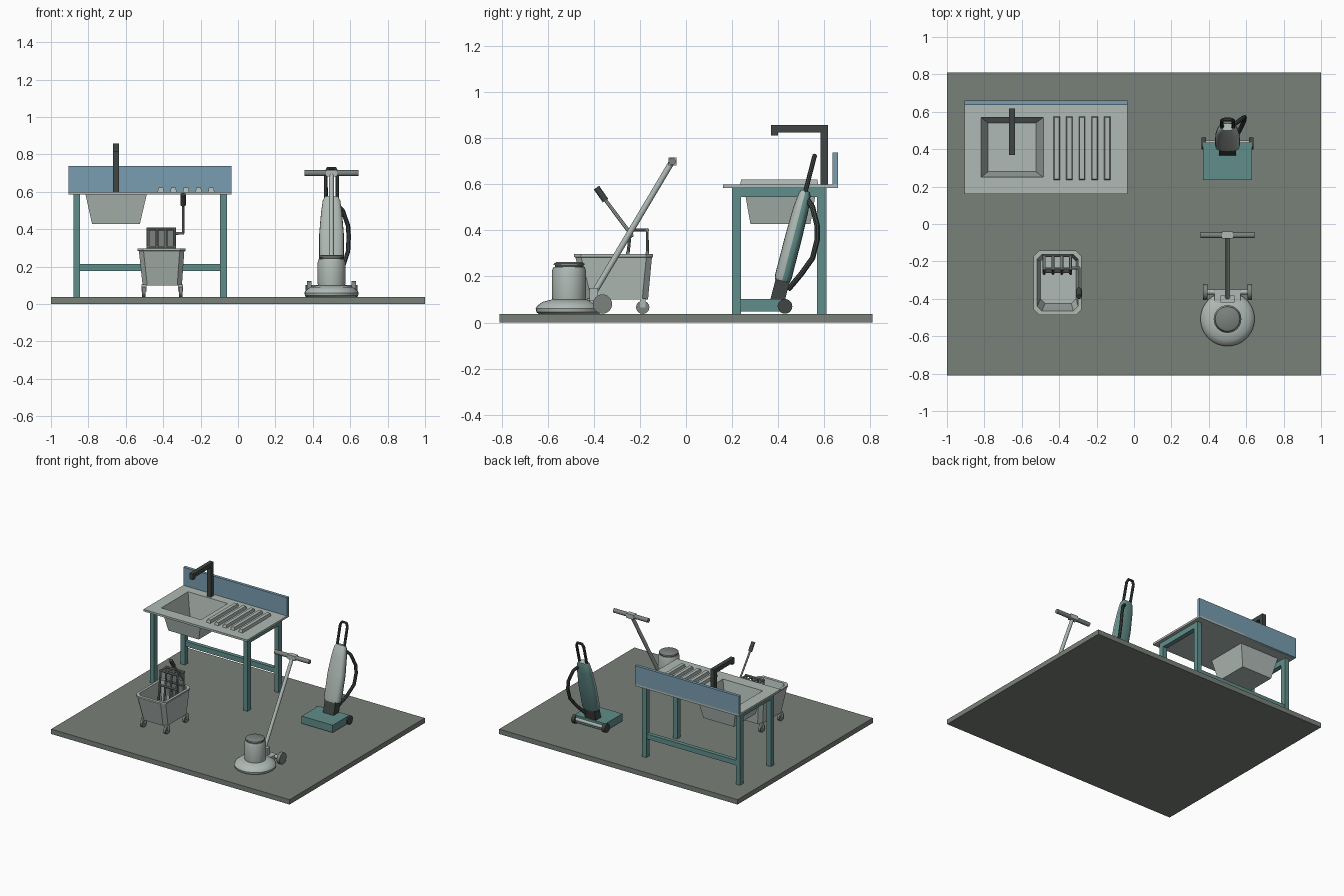
import bpy, bmesh, math
from mathutils import Matrix, Vector

cube = bpy.data.objects.get("Cube")
if cube:
    bpy.data.objects.remove(cube, do_unlink=True)


def material(name, *rgb):
    m = bpy.data.materials.new(name)
    m.use_nodes = True
    m.diffuse_color = (*rgb, 1)
    m.node_tree.nodes["Principled BSDF"].inputs["Base Color"].default_value = (*rgb, 1)
    return m


STEEL = material("pale_steel", .43, .49, .46)
STONE = material("floor_grey", .19, .215, .19)
TEAL = material("teal", .12, .27, .255)
BLUE = material("tile_blue", .19, .34, .44)
DARK = material("charcoal", .05, .062, .058)
GREY = material("mid_grey", .2, .225, .21)


def finish(ob, name, mat, smooth=False):
    ob.name = name
    ob.data.materials.append(mat)
    if smooth:
        bpy.ops.object.select_all(action='DESELECT')
        ob.select_set(True)
        bpy.context.view_layer.objects.active = ob
        bpy.ops.object.shade_smooth_by_angle(angle=math.radians(35))
    return ob


def box(name, lo, hi, mat, matrix=None):
    lo, hi = Vector(lo), Vector(hi)
    bpy.ops.mesh.primitive_cube_add(size=1)
    ob = bpy.context.object
    place = Matrix.Translation((lo + hi) / 2) @ Matrix.Diagonal((*(hi - lo), 1))
    ob.data.transform((matrix or Matrix()) @ place)
    return finish(ob, name, mat)


def rod(name, a, b, r, mat, sides=16):
    a, b = Vector(a), Vector(b)
    bpy.ops.mesh.primitive_cylinder_add(vertices=sides, radius=r, depth=(b - a).length)
    ob = bpy.context.object
    turn = (b - a).to_track_quat('Z', 'Y').to_matrix().to_4x4()
    ob.data.transform(Matrix.Translation((a + b) / 2) @ turn)
    return finish(ob, name, mat, True)


def tube(name, pts, r, mat, cyclic=False):
    cu = bpy.data.curves.new(name, 'CURVE')
    cu.dimensions = '3D'
    cu.bevel_depth, cu.bevel_resolution, cu.use_fill_caps = r, 2, True
    sp = cu.splines.new('POLY')
    sp.points.add(len(pts) - 1)
    for p, co in zip(sp.points, pts):
        p.co = (*co, 1)
    sp.use_cyclic_u = cyclic
    ob = bpy.data.objects.new(name, cu)
    bpy.context.collection.objects.link(ob)
    bpy.ops.object.select_all(action='DESELECT')
    ob.select_set(True)
    bpy.context.view_layer.objects.active = ob
    bpy.ops.object.convert(target='MESH')
    return finish(bpy.context.object, name, mat, True)


def rect(x0, x1, y0, y1, z, c=0):
    if not c:
        return [(x0, y0, z), (x1, y0, z), (x1, y1, z), (x0, y1, z)]
    return [(x0 + c, y0, z), (x1 - c, y0, z), (x1, y0 + c, z), (x1, y1 - c, z),
            (x1 - c, y1, z), (x0 + c, y1, z), (x0, y1 - c, z), (x0, y0 + c, z)]


def loft(name, rings, mat, caps=(True, True), loop=False, inward=False, smooth=False):
    bm = bmesh.new()
    vs = [[bm.verts.new(p) for p in ring] for ring in rings]
    for a, b in list(zip(vs, vs[1:])) + ([(vs[-1], vs[0])] if loop else []):
        for i in range(len(a)):
            j = (i + 1) % len(a)
            bm.faces.new((a[i], a[j], b[j], b[i]))
    for use, ring in zip(caps, (vs[0], vs[-1])):
        if use and not loop:
            bm.faces.new(ring)
    bmesh.ops.recalc_face_normals(bm, faces=bm.faces)
    if inward:
        bmesh.ops.reverse_faces(bm, faces=bm.faces)
    me = bpy.data.meshes.new(name)
    bm.to_mesh(me)
    bm.free()
    ob = bpy.data.objects.new(name, me)
    bpy.context.collection.objects.link(ob)
    return finish(ob, name, mat, smooth)


def lathe(name, x, y, profile, mat, n=32):
    rings = [[(x + r * math.cos(t * math.tau / n), y + r * math.sin(t * math.tau / n), z)
              for t in range(n)] for r, z in profile]
    return loft(name, rings, mat, smooth=True)


FLOOR = .037
box("floor", (-1, -.81, 0), (1, .81, FLOOR), STONE)

# Sink unit: worktop with basin opening, basin, splashback
outer, hole = (-.905, -.035, .16, .66), (-.818, -.485, .25, .57)
loft("worktop", [rect(*outer, .6), rect(*hole, .6), rect(*hole, .585), rect(*outer, .585)],
     STEEL, loop=True)
loft("basin", [rect(*hole, .598), rect(-.78, -.525, .28, .54, .427)],
     STEEL, caps=(False, True), inward=True)
box("splashback", (-.905, .637, .585), (-.035, .66, .738), BLUE)
for i in range(5):
    x = -.43 + i * .0675
    loft("drainer_ridge", [rect(x, x + .034, .235, .575, .6),
                           rect(x + .004, x + .03, .24, .57, .622)], STEEL)

# Sink frame
for x in (-.88, -.095):
    for y in (.2, .57):
        box("sink_leg", (x, y, FLOOR), (x + .035, y + .04, .585), TEAL)
    box("side_rail", (x, .24, .545), (x + .035, .57, .585), TEAL)
box("back_rail", (-.845, .575, .177), (-.095, .605, .215), TEAL)

# Tap
box("tap_post", (-.668, .585, .6), (-.637, .617, .858), DARK)
box("tap_arm", (-.668, .37, .826), (-.637, .585, .858), DARK)
box("tap_spout", (-.668, .37, .813), (-.637, .4, .826), DARK)

# Mop bucket
loft("bucket", [rect(-.51, -.3, -.435, -.165, .1, .025), rect(-.53, -.287, -.48, -.148, .283, .025),
                rect(-.537, -.28, -.487, -.143, .285, .03), rect(-.537, -.28, -.487, -.143, .297, .03),
                rect(-.518, -.299, -.465, -.163, .297, .025),
                rect(-.5, -.31, -.425, -.175, .115, .025)], STEEL)
for x in (-.503, -.307):
    for y in (-.415, -.188):
        rod("bucket_caster", (x - .009, y, .066), (x + .009, y, .066), .029, GREY)
        box("caster_fork", (x - .013, y - .012, .066), (x + .013, y + .012, .105), STEEL)

# Wringer basket and lever
for i in range(4):
    x = -.48 + i * .047
    tube("wringer_hoop", [(x, -.265, .19), (x, -.24, .402), (x, -.168, .402), (x, -.168, .19)],
         .008, GREY)
for y, z in ((-.24, .402), (-.168, .402), (-.254, .3), (-.168, .3)):
    rod("wringer_rail", (-.488, y, z), (-.331, y, z), .008, GREY, 10)
box("wringer_plate", (-.48, -.172, .19), (-.339, -.164, .4), GREY)
tube("wringer_lever", [(-.335, -.235, .378), (-.293, -.235, .378), (-.293, -.365, .552)], .008, STEEL)
rod("lever_grip", (-.293, -.35, .53), (-.293, -.389, .586), .014, DARK, 12)

# Floor polisher: skirt, motor, cap
px, py = .5, -.508
lathe("polisher_skirt", px, py, [(.13, FLOOR), (.142, .045), (.145, .06), (.138, .073),
                                 (.115, .09), (.075, .1)], STEEL)
lathe("polisher_motor", px, py, [(.072, .095), (.074, .11), (.074, .225), (.068, .242)], STEEL)
lathe("motor_vent", px, py, [(.062, .24), (.062, .25)], DARK)
lathe("motor_cap", px, py, [(.068, .25), (.066, .256), (.056, .262)], GREY)

# Polisher wheels and handle
for s in (-1, 1):
    rod("polisher_wheel", (px + s * .107, -.363, .08), (px + s * .132, -.363, .08), .042, GREY, 24)
    rod("polisher_grip", (px + s * .03, -.06, .7), (px + s * .145, -.06, .7), .016, GREY)
rod("polisher_axle", (px - .11, -.363, .08), (px + .11, -.363, .08), .014, STEEL)
box("axle_mount", (px - .07, -.42, .06), (px + .07, -.35, .095), STEEL)
box("handle_bracket", (px - .037, -.42, .09), (px + .037, -.382, .15), STEEL)
rod("polisher_handle", (px, -.402, .125), (px, -.06, .7), .013, STEEL)
box("handle_hub", (px - .03, -.077, .682), (px + .03, -.041, .716), STEEL)

# Upright vacuum: floor head, axle, wheels
vx = .5
box("vacuum_head", (.37, .235, .047), (.63, .437, .103), TEAL)
rod("vacuum_axle", (.38, .433, .073), (.62, .433, .073), .014, STEEL)
for s in (-1, 1):
    rod("vacuum_wheel", (vx + s * .115, .43, .07), (vx + s * .14, .43, .07), .032, DARK, 20)

# Leaning vacuum body, pale in front and teal behind
lean = Matrix.Translation((vx, .418, .18)) @ Matrix.Rotation(math.radians(-14.5), 4, 'X')


def section(z, w, d, n=20):
    pts = []
    for i in range(n):
        c, s = math.cos(i * math.tau / n), math.sin(i * math.tau / n)
        pts.append(lean @ Vector((math.copysign(abs(c) ** .7, c) * w,
                                  math.copysign(abs(s) ** .7, s) * d, z)))
    return pts


body = loft("vacuum_body", [section(0, .058, .033), section(.02, .066, .037), section(.2, .066, .037),
                            section(.32, .056, .034), section(.385, .047, .027),
                            section(.405, .036, .02)], STEEL, smooth=True)
body.data.materials.append(TEAL)
back = lean.inverted()
for f in body.data.polygons:
    f.material_index = int((back @ f.center).y > .003)
box("vacuum_neck", (-.045, -.03, -.09), (.045, .032, .005), DARK, lean)

# Vacuum handle loop and hose
loop = [(-.03, 0, .37), (-.03, 0, .54), (-.018, 0, .563), (.018, 0, .563), (.03, 0, .54), (.03, 0, .37)]
tube("vacuum_handle", [lean @ Vector(p) for p in loop], .01, DARK)
tube("vacuum_hose", [(.53, .53, .53), (.56, .55, .5), (.588, .57, .42), (.592, .57, .36),
                     (.588, .55, .28), (.565, .5, .21), (.53, .445, .145)], .012, DARK)
